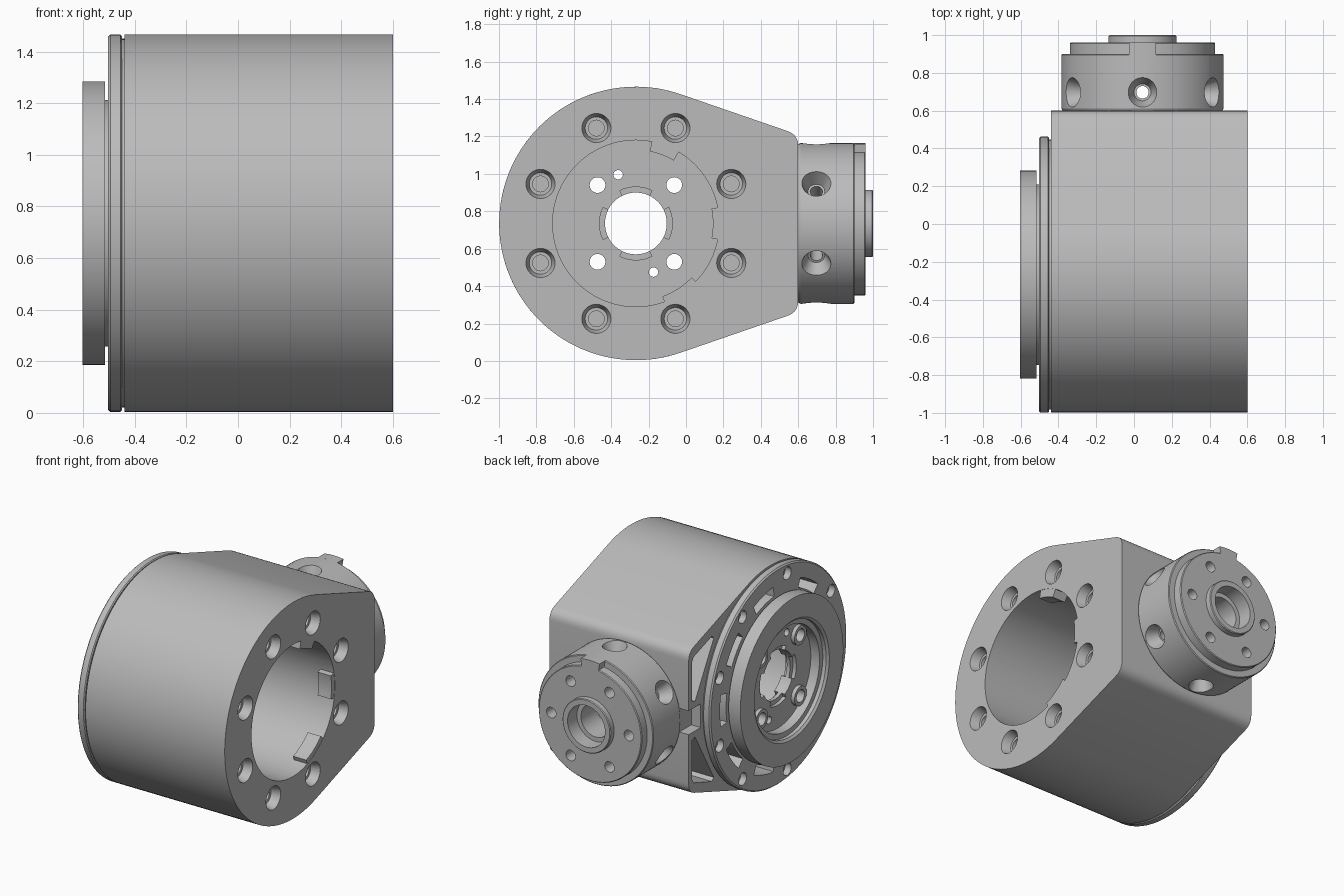
import bpy, bmesh, math
from mathutils import Matrix, Vector

if "Cube" in bpy.data.objects:
    bpy.data.objects.remove(bpy.data.objects["Cube"])

steel = bpy.data.materials.new("machined grey")
steel.use_nodes = True
grey = (0.5, 0.5, 0.5, 1)
steel.diffuse_color = grey
steel.node_tree.nodes["Principled BSDF"].inputs["Base Color"].default_value = grey

CZ = 0.735
# Main axis runs along x, hub axis runs along y; local z is the axis
MAIN = Matrix(((0, 0, 1, 0), (1, 0, 0, -0.268), (0, 1, 0, CZ), (0, 0, 0, 1)))
HUB = Matrix(((1, 0, 0, 0.045), (0, 0, 1, 0), (0, 1, 0, CZ), (0, 0, 0, 1)))


def polar(r, deg):
    a = math.radians(deg)
    return Vector((r * math.cos(a), r * math.sin(a)))


def lathe(bm, profile, frame, n=96):
    """Closed solid of revolution from (radius, height) points."""
    rings = []
    for r, h in profile:
        if r == 0:
            rings.append([bm.verts.new(frame @ Vector((0, 0, h)))] * n)
        else:
            rings.append([bm.verts.new(frame @ polar(r, 360 * i / n).to_3d() +
                                       frame.to_3x3() @ Vector((0, 0, h))) for i in range(n)])
    for a, b in zip(rings, rings[1:] + rings[:1]):
        for i in range(n):
            j = (i + 1) % n
            quad = list(dict.fromkeys((a[i], a[j], b[j], b[i])))
            if len(quad) > 2:
                bm.faces.new(quad)


def prism(bm, outline, h0, h1, frame):
    lo, hi = ([bm.verts.new(frame @ Vector((p[0], p[1], h))) for p in outline] for h in (h0, h1))
    bm.faces.new(lo)
    bm.faces.new(hi)
    for i in range(len(lo)):
        j = (i + 1) % len(lo)
        bm.faces.new((lo[i], lo[j], hi[j], hi[i]))


def sector(bm, r0, r1, mid, half, h0, h1, frame, n=10):
    angles = [mid - half + 2 * half * i / n for i in range(n + 1)]
    outline = [polar(r1, a) for a in angles] + [polar(r0, a) for a in reversed(angles)]
    prism(bm, outline, h0, h1, frame)


def hole(bm, r, h0, h1, frame, n=32):
    lathe(bm, [(0, h0), (r, h0), (r, h1), (0, h1)], frame, n)


def make(name, bm):
    bmesh.ops.recalc_face_normals(bm, faces=bm.faces)
    mesh = bpy.data.meshes.new(name)
    bm.to_mesh(mesh)
    bm.free()
    mesh.materials.append(steel)
    ob = bpy.data.objects.new(name, mesh)
    bpy.context.scene.collection.objects.link(ob)
    return ob


def finish(ob, cutter_bm=None):
    """Cut the part, bake the result and smooth it by angle."""
    if cutter_bm:
        cutter = make(ob.name + "_cutter", cutter_bm)
        cutter.hide_render = True
        mod = ob.modifiers.new("cut", "BOOLEAN")
        mod.operation, mod.solver, mod.object = "DIFFERENCE", "EXACT", cutter
        mod.use_self = True
        graph = bpy.context.evaluated_depsgraph_get()
        baked = bpy.data.meshes.new_from_object(ob.evaluated_get(graph))
        ob.modifiers.clear()
        ob.data = baked
        bpy.data.objects.remove(cutter)
    bpy.ops.object.select_all(action="DESELECT")
    ob.select_set(True)
    bpy.context.view_layer.objects.active = ob
    bpy.ops.object.shade_smooth_by_angle(angle=math.radians(30))


# Housing: round barrel tapering to a flat back
R, TAN = 0.731, 71
back = 0.868
start = polar(R, TAN)
slope = 1 / math.tan(math.radians(TAN))
corner = Vector((back, start.y - slope * (back - start.x)))
p0 = corner + Vector((-1, slope)).normalized() * 0.06
p1 = corner - Vector((0, 0.06))
fillet = [p0.lerp(corner, t).lerp(corner.lerp(p1, t), t) for t in (0, 0.2, 0.4, 0.6, 0.8, 1)]
arc = [polar(R, TAN + (360 - 2 * TAN) * i / 72) for i in range(73)]
outline = arc + [Vector((p.x, -p.y)) for p in fillet] + fillet[::-1]
bm = bmesh.new()
prism(bm, outline, -0.44, 0.6, MAIN)
housing = make("housing", bm)

cut = bmesh.new()
hole(cut, 0.445, -0.6, 0.8, MAIN, 96)
for k in range(8):
    at = MAIN @ Matrix.Translation(polar(0.552, 22.5 + 45 * k).to_3d())
    lathe(cut, [(0, 0.42), (0.042, 0.42), (0.042, 0.54), (0.06, 0.54),
                (0.078, 0.6), (0.078, 0.7), (0, 0.7)], at, 32)
for s in (1, -1):
    pocket = [(0.83, 0.13), (0.83, 0.4), (0.815, 0.425), (0.62, 0.49),
              (0.6, 0.47), (0.8, 0.12)]
    prism(cut, [(y, s * z) for y, z in pocket], -0.6, -0.2, MAIN)
prism(cut, [(0.74, -0.08), (0.95, -0.08), (0.95, 0.08), (0.74, 0.08)], -0.6, -0.37, MAIN)
SLOTS = (0, 37, 75, 122, 180, 238, 285, 323)
for a in SLOTS:
    sector(cut, 0.56, 0.625, a, 10, -0.6, -0.36, MAIN)
finish(housing, cut)

# Locating tabs at the mouth of the bore
bm = bmesh.new()
for mid, half, r in ((69, 10, 0.392), (-57, 13, 0.415), (0, 11, 0.412)):
    sector(bm, r, 0.46, mid, half, 0.5, 0.598, MAIN)
finish(make("bore_tabs", bm))

# Round end cap with a narrow groove behind it
bm = bmesh.new()
lathe(bm, [(0.5, -0.435), (0.715, -0.435), (0.715, -0.45), (0.725, -0.45), (0.731, -0.456),
           (0.731, -0.495), (0.722, -0.504), (0.5, -0.504)], MAIN, 128)
cap = make("end_cap", bm)
cut = bmesh.new()
for a in SLOTS:
    sector(cut, 0.56, 0.625, a, 10, -0.6, -0.36, MAIN)
for a in (20, 55, 98, 147):
    for s in (1, -1):
        at = MAIN @ Matrix.Translation(polar(0.668, s * a).to_3d())
        hole(cut, 0.042, -0.6, -0.46, at)
finish(cap, cut)

# Output flange with a raised rim and a recessed floor
bm = bmesh.new()
lathe(bm, [(0.165, -0.42), (0.46, -0.42), (0.478, -0.44), (0.478, -0.516), (0.55, -0.516),
           (0.55, -0.603), (0.4, -0.603), (0.385, -0.59), (0.385, -0.565), (0.35, -0.565),
           (0.35, -0.5), (0.165, -0.5)], MAIN, 128)
flange = make("output_flange", bm)
cut = bmesh.new()
SCREWS = [polar(0.29, 45 + 90 * k) for k in range(4)]
for p in SCREWS:
    hole(cut, 0.042, -0.7, -0.3, MAIN @ Matrix.Translation(p.to_3d()))
for a in (110, -70):
    hole(cut, 0.025, -0.7, -0.3, MAIN @ Matrix.Translation(polar(0.277, a).to_3d()))
for k in range(4):
    sector(cut, 0.14, 0.195, 90 * k, 26, -0.45, -0.3, MAIN)
    sector(cut, 0.14, 0.195, 90 * k, 26, -0.6, -0.475, MAIN)
# Fine seam around the inner face
lathe(cut, [(0.367, -0.428), (0.372, -0.428), (0.372, -0.3), (0.367, -0.3)], MAIN)
finish(flange, cut)

# Collars around the flange screw holes
bm = bmesh.new()
for p in SCREWS:
    lathe(bm, [(0.042, -0.49), (0.065, -0.49), (0.065, -0.525), (0.042, -0.525)],
          MAIN @ Matrix.Translation(p.to_3d()), 32)
finish(make("screw_collars", bm))

# Side hub with stepped face and hollow boss
bm = bmesh.new()
lathe(bm, [(0.11, 0.595), (0.42, 0.595), (0.43, 0.612), (0.43, 0.895), (0.425, 0.9),
           (0.385, 0.9), (0.385, 0.955), (0.38, 0.96), (0.18, 0.96), (0.18, 0.995),
           (0.175, 1.0), (0.14, 1.0), (0.14, 0.9), (0.11, 0.9)], HUB)
hub = make("side_hub", bm)
cut = bmesh.new()
for k in range(6):
    at = HUB @ Matrix.Translation(polar(0.29, 60 * k).to_3d())
    lathe(cut, [(0, 0.84), (0.03, 0.84), (0.036, 0.97), (0, 0.97)], at, 24)
    radial = Matrix.Translation((0.045, 0.697, CZ)) @ Matrix.Rotation(math.radians(60 * k), 4, "Y")
    lathe(cut, [(0, 0.05), (0.033, 0.05), (0.033, 0.34), (0.045, 0.34),
                (0.078, 0.43), (0.078, 0.5), (0, 0.5)], radial, 32)
finish(hub, cut)

# Key on top of the hub rim
bm = bmesh.new()
sector(bm, 0.375, 0.43, 90, 9.5, 0.89, 0.96, HUB)
finish(make("hub_key", bm))
